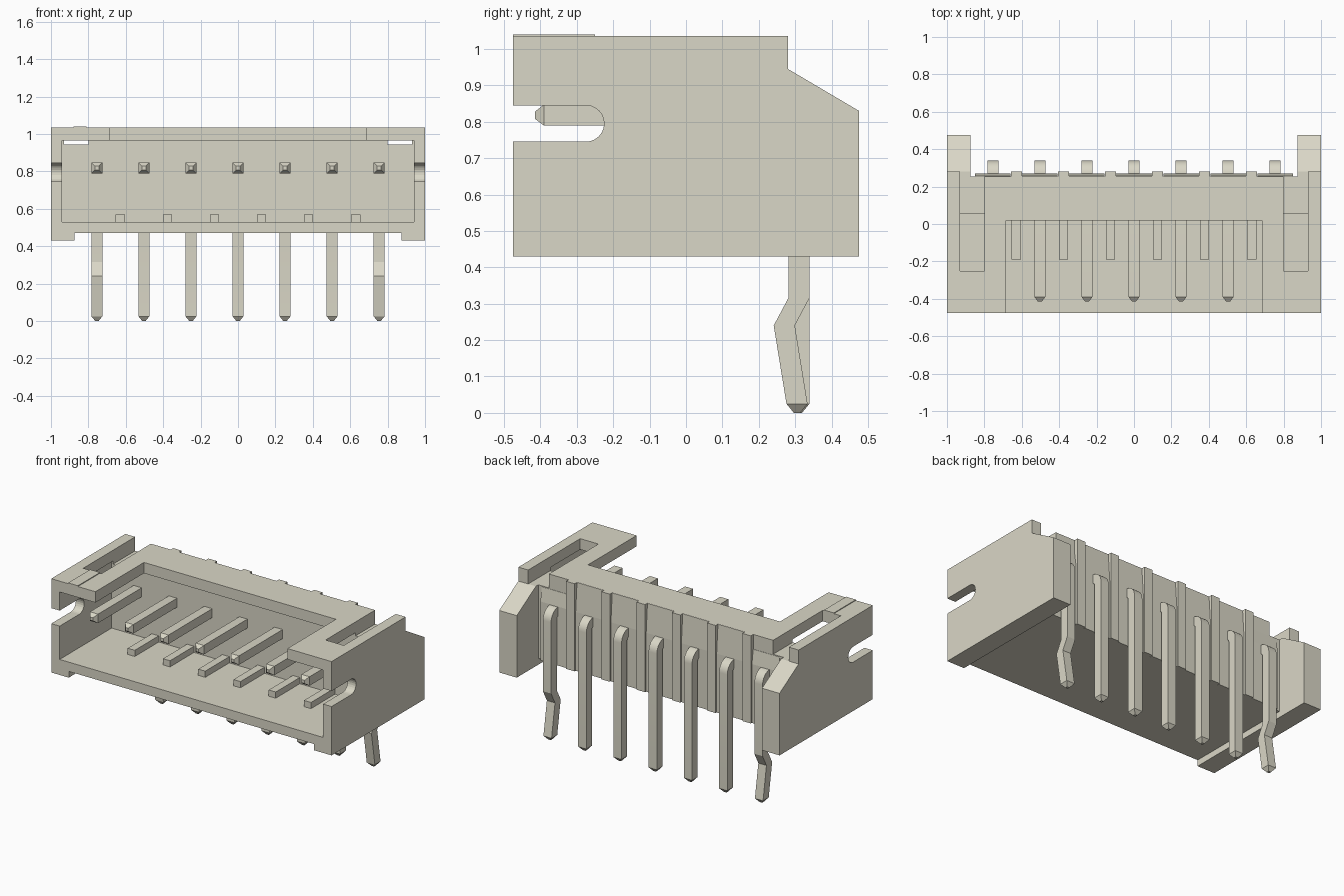
import bpy, bmesh, math

if "Cube" in bpy.data.objects:
    bpy.data.objects.remove(bpy.data.objects["Cube"], do_unlink=True)

# One warm off-white for housing and pins
mat = bpy.data.materials.new("warm_off_white")
mat.use_nodes = True
colour = (0.70, 0.68, 0.57, 1.0)
mat.diffuse_color = colour
mat.node_tree.nodes["Principled BSDF"].inputs["Base Color"].default_value = colour


def make_object(name, bm):
    bmesh.ops.recalc_face_normals(bm, faces=bm.faces)
    mesh = bpy.data.meshes.new(name)
    bm.to_mesh(mesh)
    bm.free()
    mesh.materials.append(mat)
    obj = bpy.data.objects.new(name, mesh)
    bpy.context.collection.objects.link(obj)
    return obj


def prism(name, x0, x1, profile):
    """Extrude a (y, z) outline from x0 to x1."""
    bm = bmesh.new()
    a = [bm.verts.new((x0, y, z)) for y, z in profile]
    b = [bm.verts.new((x1, y, z)) for y, z in profile]
    bm.faces.new(a)
    bm.faces.new(b[::-1])
    n = len(profile)
    for i in range(n):
        j = (i + 1) % n
        bm.faces.new((a[i], b[i], b[j], a[j]))
    return make_object(name, bm)


def box(name, x0, x1, y0, y1, z0, z1):
    return prism(name, x0, x1, [(y0, z0), (y1, z0), (y1, z1), (y0, z1)])


def cut(target, cutter):
    """Subtract a cutter, then discard it."""
    cutter.hide_render = True
    mod = target.modifiers.new("cut", 'BOOLEAN')
    mod.operation = 'DIFFERENCE'
    mod.solver = 'EXACT'
    mod.object = cutter
    bpy.context.view_layer.objects.active = target
    bpy.ops.object.modifier_apply(modifier=mod.name)
    bpy.data.objects.remove(cutter, do_unlink=True)


# Housing block with sloped rear wings
housing = prism("housing", -1, 1, [(-.475, .43), (.475, .43), (.475, .83),
                                   (.28, .945), (.28, 1.035), (-.475, 1.035)])

# Front cavity, top window, raised underside and rear recess between the wings
cut(housing, box("cavity_cutter", -.94, .94, -.6, .055, .53, .965))
cut(housing, box("window_cutter", -.685, .685, -.6, .02, .9, 1.2))
cut(housing, box("underside_cutter", -.875, .875, -.6, .6, .3, .47))
cut(housing, box("rear_cutter", -.875, .875, .255, .6, .4, 1.2))

# Long top slots, open at the back
for s in (-1, 1):
    x0, x1 = sorted((s * .80, s * .93))
    cut(housing, box("slot_cutter", x0, x1, -.25, .6, .945, 1.2))

# Round-ended notch through both side walls
arc = [(-.275 + .05 * math.cos(t), .795 + .05 * math.sin(t))
       for t in (math.radians(-90 + 15 * i) for i in range(13))]
cut(housing, prism("notch_cutter", -1.1, 1.1, [(-.6, .745)] + arc + [(-.6, .845)]))

# Thin raised mark on the top corner
box("corner_pad", -.88, -.81, -.475, -.25, 1.03, 1.04)

PITCH = .2515

# Rear ribs and floor keys halfway between the pins
for i in range(6):
    x = (i - 2.5) * PITCH
    box(f"rear_rib_{i + 1}", x - .03, x + .03, .24, .28, .47, 1.035)
    box(f"floor_key_{i + 1}", x - .025, x + .025, -.19, .07, .52, .57)


def pin(name, x, kinked):
    """Sweep a square section along a right-angled path."""
    h = .029
    # Stations: centre y, centre z, normal y, normal z, size
    path = [(-.415, .818, 0, 1, .35), (-.39, .818, 0, 1, 1)]
    for i in range(9):
        t = math.radians(90 - 90 * i / 8)
        c, s = math.cos(t), math.sin(t)
        path.append((.265 + .045 * c, .773 + .045 * s, c, s, 1))
    if kinked:
        path += [(.31, .315, 1, 0, 1), (.27, .24, 1, 0, 1)]
    end = .305 if kinked else .31
    path += [(end, .025, 1, 0, 1), (end, 0, 1, 0, .3)]

    bm = bmesh.new()
    rings = []
    for y, z, ny, nz, k in path:
        rings.append([bm.verts.new((x + a * h * k, y + b * ny * h * k, z + b * nz * h * k))
                      for a, b in ((-1, -1), (1, -1), (1, 1), (-1, 1))])
    for r, q in zip(rings, rings[1:]):
        for i in range(4):
            j = (i + 1) % 4
            bm.faces.new((r[i], r[j], q[j], q[i]))
    bm.faces.new(rings[0])
    bm.faces.new(rings[-1][::-1])
    obj = make_object(name, bm)
    bpy.ops.object.select_all(action='DESELECT')
    obj.select_set(True)
    bpy.context.view_layer.objects.active = obj
    bpy.ops.object.shade_smooth_by_angle(angle=math.radians(15))


# Pins with a rear panel behind each; the outer two have a retaining kink
for i in range(7):
    x = (i - 3) * PITCH
    pin(f"pin_{i + 1}", x, i in (0, 6))
    top = .94 if i in (0, 6) else 1.034
    prism(f"rear_panel_{i + 1}", x - .095, x + .095,
          [(.24, .47), (.27, .47), (.27, .85), (.257, top), (.24, top)])
